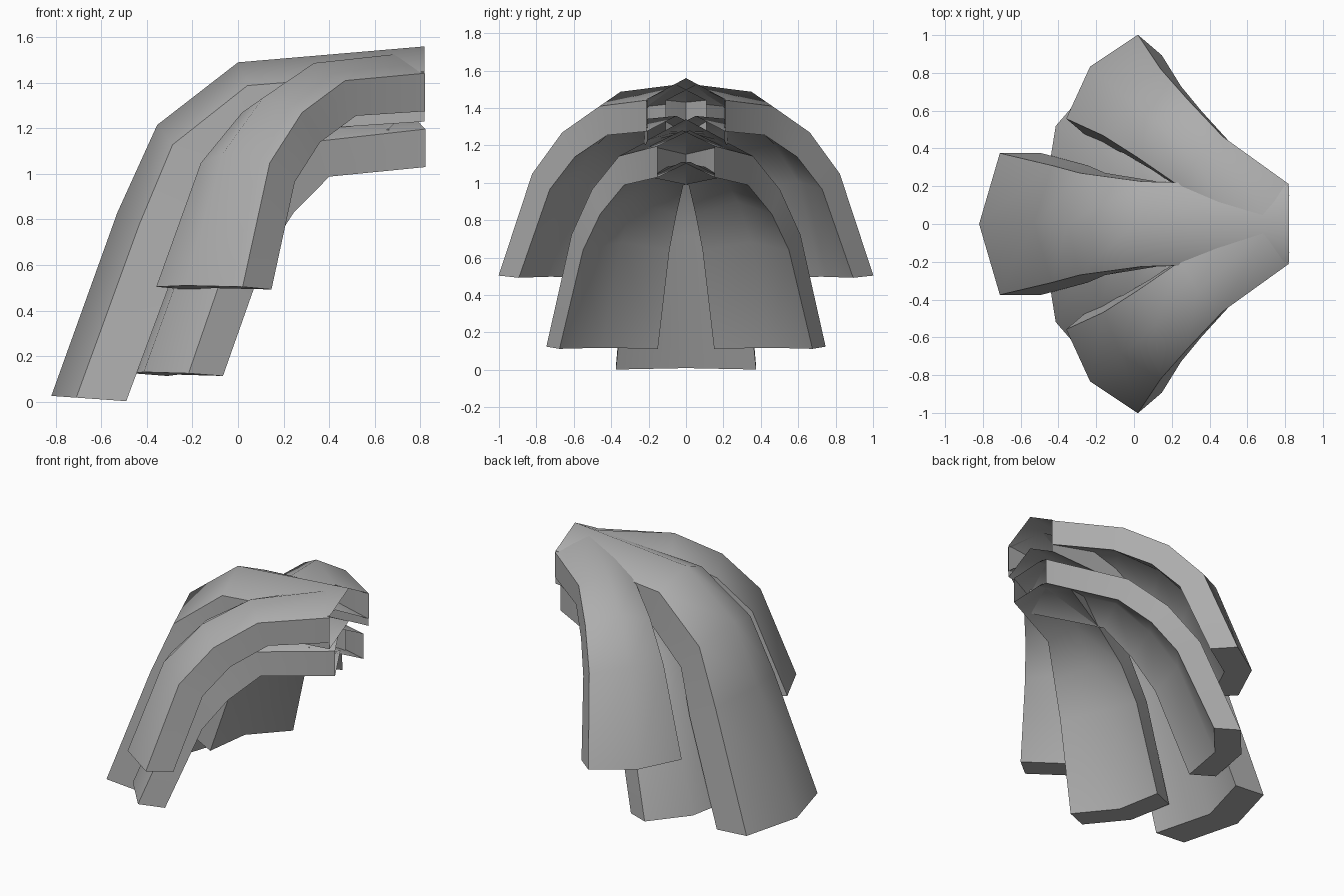
import bpy, bmesh
from math import sin, cos, radians
from mathutils import Vector

if "Cube" in bpy.data.objects:
    bpy.data.objects.remove(bpy.data.objects["Cube"])

# Direction of the outward normal at each path station, measured in the strand's own plane
NORMALS = [radians(a) for a in (90, 68, 52, 30, 4)]

grey = bpy.data.materials.new("dark_grey")
grey.diffuse_color = (.42, .42, .42, 1)
grey.use_nodes = True
grey.node_tree.nodes["Principled BSDF"].inputs["Base Color"].default_value = grey.diffuse_color


def strand(name, path, widths, bow, thick, angle=0, offset=0, side=1):
    """Sweep a chevron section along a ridge path lying in a vertical plane.
    path: (outward distance, height); angle turns the plane from -x towards -y."""
    a = radians(angle)
    out = Vector((-cos(a), -sin(a) * side, 0))
    across = Vector((sin(a), -cos(a) * side, 0))
    up = Vector((0, 0, 1))
    bm = bmesh.new()
    rings = []
    for (s, z), hw, n in zip(path, widths, NORMALS):
        ridge = out * s + up * z + across * offset
        normal = out * cos(n) + up * sin(n)
        section = [(-hw, bow), (0, 0), (hw, bow),
                   (hw, bow + thick), (0, thick), (-hw, bow + thick)]
        rings.append([bm.verts.new(ridge + across * w - normal * d) for w, d in section])
    for r0, r1 in zip(rings, rings[1:]):
        for i in range(6):
            j = (i + 1) % 6
            bm.faces.new((r0[i], r0[j], r1[j], r1[i]))
    # chevron cap at the tip only; the root end stays open
    r = rings[-1]
    bm.faces.new((r[0], r[1], r[4], r[5]))
    bm.faces.new((r[1], r[2], r[3], r[4]))
    bmesh.ops.recalc_face_normals(bm, faces=bm.faces)
    mesh = bpy.data.meshes.new(name)
    bm.to_mesh(mesh)
    bm.free()
    mesh.materials.append(grey)
    obj = bpy.data.objects.new(name, mesh)
    bpy.context.collection.objects.link(obj)
    bpy.ops.object.select_all(action='DESELECT')
    obj.select_set(True)
    bpy.context.view_layer.objects.active = obj
    bpy.ops.object.shade_smooth_by_angle(angle=radians(59.5))
    return obj


# Large centre strand
strand("centre_strand",
       [(-.82, 1.56), (0, 1.49), (.355, 1.215), (.53, .83), (.82, .025)],
       [.205, .225, .27, .31, .375], .11, .22)

# Smaller mirrored pairs
for label, side in (("front", 1), ("back", -1)):
    # upper strands sweeping out sideways
    strand(label + "_upper_strand",
           [(-.487, 1.525), (-.027, 1.487), (.267, 1.335), (.50, 1.09), (.718, .51)],
           [.21, .174, .203, .233, .292], .083, .167, 40.5, .483, side)
    # lower strands tucked underneath
    strand(label + "_lower_strand",
           [(-.682, 1.28), (-.13, 1.22), (.124, 1.03), (.34, .765), (.595, .13)],
           [.19, .175, .225, .255, .29], .083, .167, 25, .295, side)
